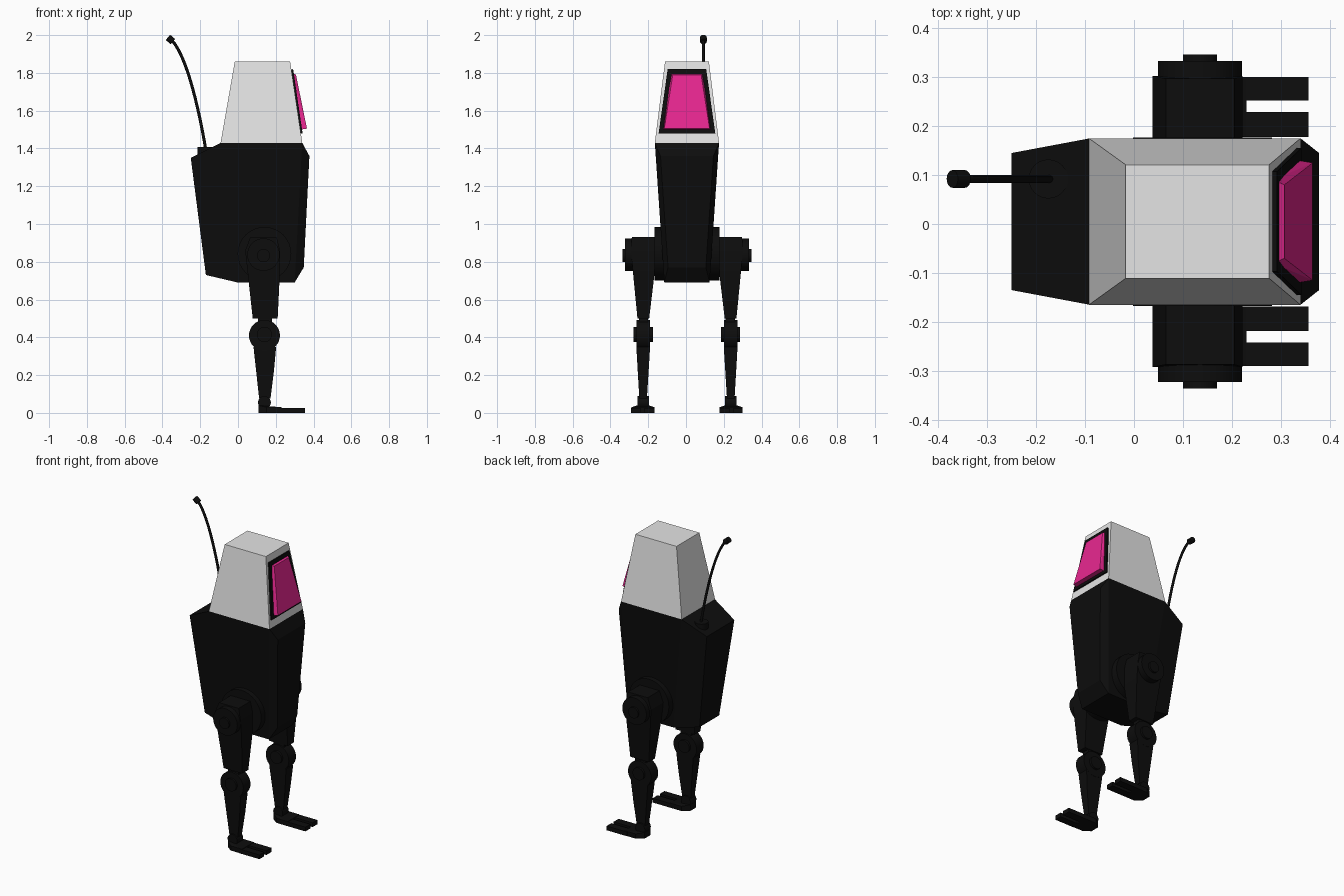
import bpy, bmesh, math
from mathutils import Vector, Matrix

if "Cube" in bpy.data.objects:
    bpy.data.objects.remove(bpy.data.objects["Cube"])

CY = 0.005  # symmetry plane of the machine


def material(name, rgb):
    m = bpy.data.materials.new(name)
    m.diffuse_color = (*rgb, 1)
    m.use_nodes = True
    m.node_tree.nodes["Principled BSDF"].inputs["Base Color"].default_value = m.diffuse_color
    return m


BLACK = material("matte_black", (0.004, 0.004, 0.004))
WHITE = material("pale_grey", (0.78, 0.78, 0.78))
PINK = material("hot_pink", (0.8, 0.02, 0.28))


def finish(name, bm, mat, smooth=False):
    bmesh.ops.recalc_face_normals(bm, faces=bm.faces)
    me = bpy.data.meshes.new(name)
    bm.to_mesh(me)
    bm.free()
    me.materials.append(mat)
    ob = bpy.data.objects.new(name, me)
    bpy.context.collection.objects.link(ob)
    if smooth:
        bpy.ops.object.select_all(action='DESELECT')
        ob.select_set(True)
        bpy.context.view_layer.objects.active = ob
        bpy.ops.object.shade_smooth_by_angle(angle=math.radians(35))
    return ob


def hull(name, pts, mat):
    """Convex faceted solid through the given points."""
    bm = bmesh.new()
    for p in pts:
        bm.verts.new(p)
    bmesh.ops.convex_hull(bm, input=bm.verts)
    bmesh.ops.dissolve_limit(bm, angle_limit=0.02, verts=bm.verts, edges=bm.edges)
    return finish(name, bm, mat)


def sym(rows):
    """Mirror (x, z, half width) rows across the symmetry plane."""
    return [(x, CY + s * w, z) for x, z, w in rows for s in (-1, 1)]


def disc(name, x, z, r, y0, y1, mat=BLACK, n=32):
    """Cylinder lying along y."""
    bm = bmesh.new()
    m = Matrix.Translation((x, (y0 + y1) / 2, z)) @ Matrix.Rotation(math.pi / 2, 4, 'X')
    bmesh.ops.create_cone(bm, cap_ends=True, segments=n, radius1=r, radius2=r,
                          depth=abs(y1 - y0), matrix=m)
    return finish(name, bm, mat, True)


def rod(name, a, b, r, n=16):
    """Cylinder between two points."""
    a, b = Vector(a), Vector(b)
    bm = bmesh.new()
    m = Matrix.Translation((a + b) / 2) @ (b - a).to_track_quat('Z', 'Y').to_matrix().to_4x4()
    bmesh.ops.create_cone(bm, cap_ends=True, segments=n, radius1=r, radius2=r,
                          depth=(b - a).length, matrix=m)
    return finish(name, bm, BLACK, True)


# Torso: (x, z, half width) down the profile
hull("torso", sym([(-0.25, 1.35, 0.14), (-0.09, 1.43, 0.17), (0.34, 1.43, 0.17),
                   (0.378, 1.36, 0.14), (-0.17, 0.73, 0.10), (0.0, 0.69, 0.12),
                   (0.30, 0.69, 0.12), (0.348, 0.77, 0.10)]), BLACK)

# Head
hull("head", sym([(-0.092, 1.43, 0.17), (0.34, 1.43, 0.17),
                  (-0.017, 1.86, 0.116), (0.276, 1.86, 0.116)]), WHITE)

# Visor frame plate and wedge-shaped visor on the sloping face
hull("visor_frame", sym([(0.325, 1.48, 0.15), (0.275, 1.815, 0.102),
                         (0.342, 1.48, 0.15), (0.292, 1.82, 0.102)]), BLACK)
hull("visor", sym([(0.335, 1.50, 0.125), (0.285, 1.80, 0.085),
                   (0.365, 1.505, 0.12), (0.307, 1.79, 0.075)]), PINK)

# Antenna
rod("antenna_base", (-0.175, 0.092, 1.33), (-0.175, 0.092, 1.408), 0.04, 24)
cu = bpy.data.curves.new("antenna", 'CURVE')
cu.dimensions = '3D'
cu.bevel_depth = 0.008
cu.bevel_resolution = 2
cu.use_fill_caps = True
sp = cu.splines.new('BEZIER')
sp.bezier_points.add(1)
for bp, co, l, r in zip(sp.bezier_points,
                        ((-0.17, 1.39), (-0.352, 1.975)),
                        ((-0.15, 1.3), (-0.42, 2.03)),
                        ((-0.205, 1.60), (-0.27, 1.89))):
    bp.handle_left_type = bp.handle_right_type = 'FREE'
    bp.co = (co[0], 0.092, co[1])
    first = co[1] < 1.5
    bp.handle_left = ((l if first else r)[0], 0.092, (l if first else r)[1])
    bp.handle_right = ((r if first else l)[0], 0.092, (r if first else l)[1])
cu.materials.append(BLACK)
bpy.context.collection.objects.link(bpy.data.objects.new("antenna", cu))
rod("antenna_tip", (-0.345, 0.092, 1.966), (-0.371, 0.092, 1.988), 0.018)

# Legs
for s, side in ((-1, "right"), (1, "left")):
    def y(v):
        return CY + s * v

    def block(name, rows):
        """Rows of (z, x0, x1, inner y, outer y)."""
        hull(f"{side}_{name}", [(x, y(v), z) for z, x0, x1, a, b in rows
                                for x in (x0, x1) for v in (a, b)], BLACK)

    def wheel(name, x, z, r, a, b):
        disc(f"{side}_{name}", x, z, r, y(a), y(b))

    # Hip
    wheel("hip_plate", 0.14, 0.842, 0.142, 0.10, 0.172)
    wheel("hip_cover", 0.135, 0.838, 0.086, 0.25, 0.328)
    wheel("hip_cap", 0.135, 0.833, 0.035, 0.32, 0.341)
    block("thigh", [(0.93, 0.065, 0.205, 0.165, 0.292), (0.86, 0.038, 0.222, 0.165, 0.297),
                    (0.75, 0.052, 0.222, 0.17, 0.286), (0.50, 0.078, 0.21, 0.20, 0.262)])
    # Knee
    wheel("knee", 0.14, 0.41, 0.082, 0.195, 0.268)
    wheel("knee_cap", 0.14, 0.415, 0.04, 0.18, 0.282)
    block("knee_link", [(0.51, 0.105, 0.18, 0.205, 0.255), (0.45, 0.105, 0.18, 0.205, 0.255)])
    block("shin", [(0.35, 0.082, 0.202, 0.195, 0.268), (0.22, 0.098, 0.19, 0.203, 0.26),
                   (0.075, 0.112, 0.172, 0.212, 0.252)])
    # Ankle and foot
    wheel("ankle", 0.14, 0.055, 0.034, 0.202, 0.262)
    hull(f"{side}_heel", [(x, y(0.233 + t * w), z) for x, w in
                          ((0.108, 0.03), (0.15, 0.06), (0.23, 0.06))
                          for t in (-1, 1) for z in (0, 0.03 if x > 0.12 else 0.04)], BLACK)
    for k, (a, b) in enumerate(((0.173, 0.224), (0.247, 0.295))):
        block(f"toe_{k + 1}", [(0.0, 0.21, 0.356, a, b), (0.027, 0.21, 0.356, a, b)])
